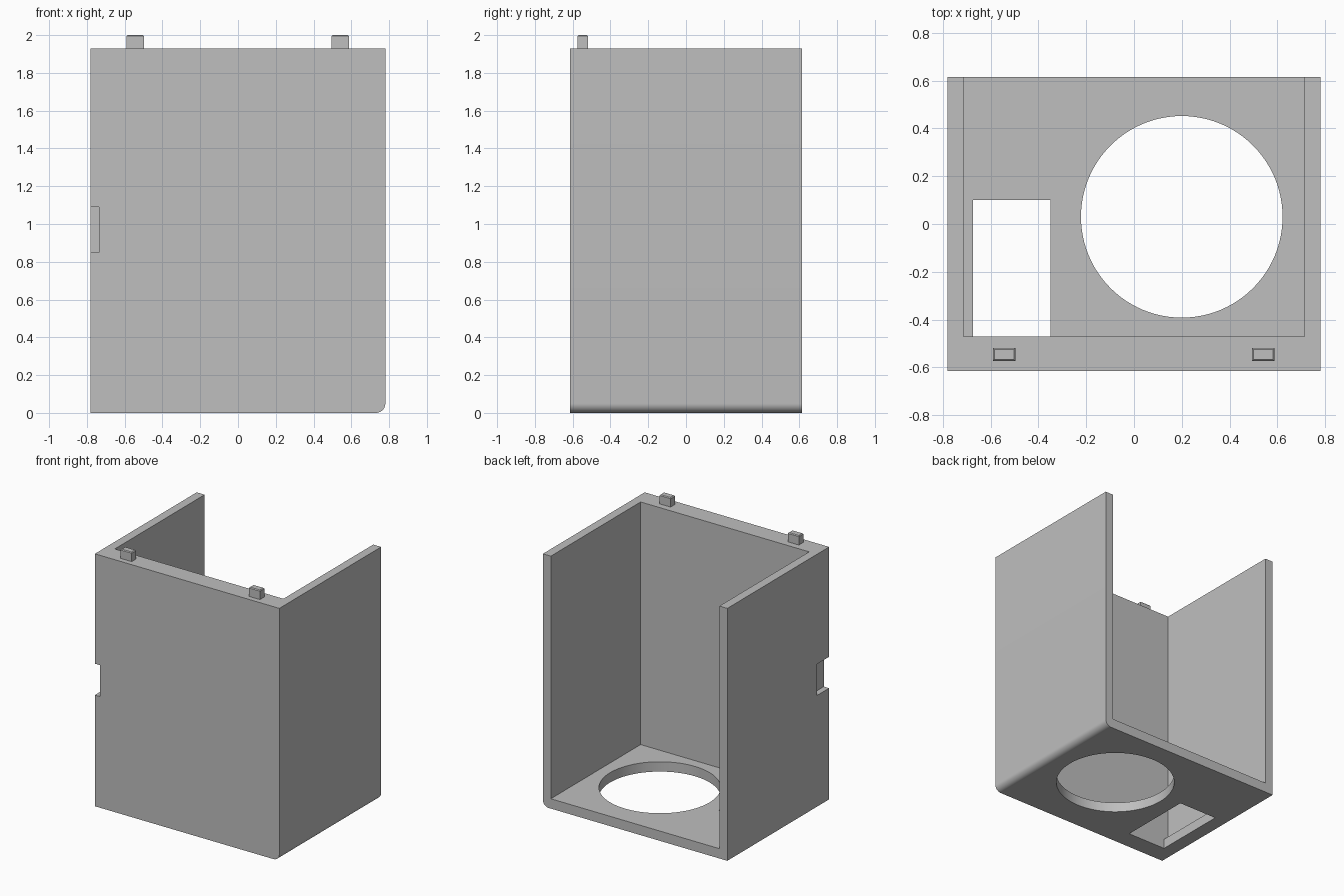
import bpy
import bmesh

cube = bpy.data.objects.get("Cube")
if cube:
    bpy.data.objects.remove(cube, do_unlink=True)

# One plain grey material
grey = bpy.data.materials.new("plain_grey")
grey.use_nodes = True
COLOUR = (0.52, 0.52, 0.52, 1)
grey.diffuse_color = COLOUR
grey.node_tree.nodes["Principled BSDF"].inputs["Base Color"].default_value = COLOUR


def finish(name, bm):
    mesh = bpy.data.meshes.new(name)
    bm.to_mesh(mesh)
    bm.free()
    mesh.materials.append(grey)
    ob = bpy.data.objects.new(name, mesh)
    bpy.context.collection.objects.link(ob)
    return ob


def box_mesh(lo, hi):
    bm = bmesh.new()
    bmesh.ops.create_cube(bm, size=1)
    for v in bm.verts:
        v.co = [hi[i] if v.co[i] > 0 else lo[i] for i in range(3)]
    return bm


def box(name, lo, hi):
    return finish(name, box_mesh(lo, hi))


def activate(ob):
    bpy.ops.object.select_all(action="DESELECT")
    ob.select_set(True)
    bpy.context.view_layer.objects.active = ob


def cut(target, cutter):
    cutter.hide_render = True
    activate(target)
    mod = target.modifiers.new("cut", "BOOLEAN")
    mod.operation = "DIFFERENCE"
    mod.solver = "EXACT"
    mod.object = cutter
    bpy.ops.object.modifier_apply(modifier=mod.name)
    bpy.data.objects.remove(cutter, do_unlink=True)


W, D, H = 0.78, 0.615, 1.93     # half width, half depth, wall height
FRONT_IN = -0.47                # inner face of the thick front wall

# Housing block with one rounded lower edge
bm = box_mesh((-W, -D, 0), (W, D, H))
edge = [e for e in bm.edges if all(v.co.x > 0 and v.co.z < 0.1 for v in e.verts)]
bmesh.ops.bevel(bm, geom=edge, offset=0.05, segments=10, profile=0.5, affect="EDGES")
housing = finish("housing", bm)

# Cavity open at the top and back
cut(housing, box("cavity_cutter", (-0.713, FRONT_IN, 0.075), (0.713, 1, 3)))

# Rectangular floor opening
cut(housing, box("slot_cutter", (-0.675, FRONT_IN, -0.5), (-0.35, 0.10, 0.5)))

# Notch in the front corner
cut(housing, box("notch_cutter", (-1, -1, 0.85), (-0.735, FRONT_IN, 1.09)))

# Round floor opening
bm = bmesh.new()
bmesh.ops.create_cone(bm, cap_ends=True, segments=96, radius1=0.422, radius2=0.422, depth=0.6)
bmesh.ops.translate(bm, verts=bm.verts, vec=(0.2, 0.03, 0))
cut(housing, finish("round_cutter", bm))

activate(housing)
bpy.ops.object.shade_smooth_by_angle()

# Locating pegs on the front wall, slightly chamfered at the top
for side, x in (("right", -0.544), ("left", 0.541)):
    bm = box_mesh((x - 0.047, -0.574, H - 0.01), (x + 0.047, -0.52, 2))
    rim = [e for e in bm.edges if all(v.co.z > 1.99 for v in e.verts)]
    bmesh.ops.bevel(bm, geom=rim, offset=0.006, segments=1, affect="EDGES")
    finish(side + "_peg", bm)
